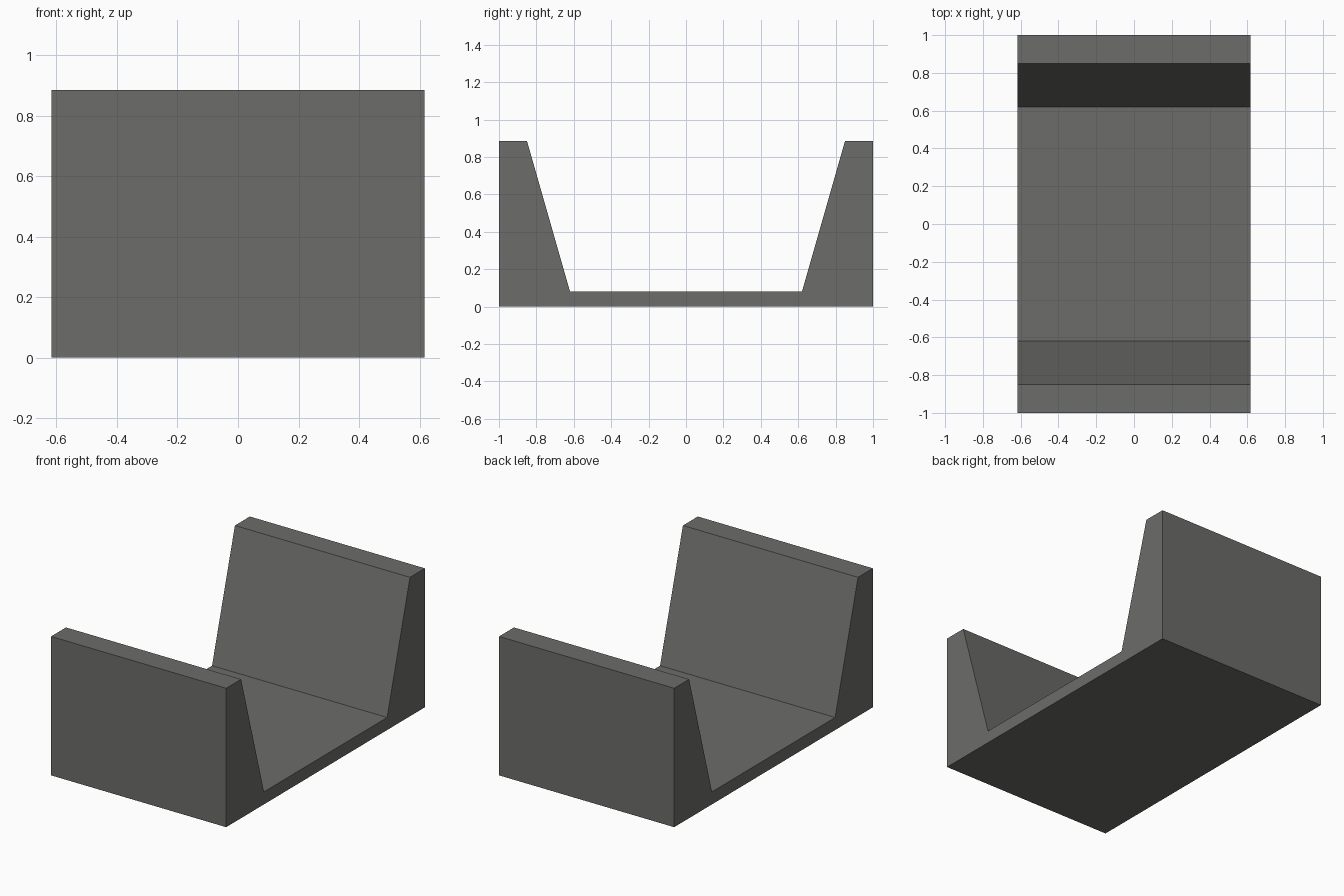
import bpy
import bmesh

if "Cube" in bpy.data.objects:
    bpy.data.objects.remove(bpy.data.objects["Cube"])

HALF_X = 0.617

# single dark grey material
grey = bpy.data.materials.new("dark grey")
grey.diffuse_color = (0.15, 0.15, 0.142, 1.0)
grey.use_nodes = True
grey.node_tree.nodes["Principled BSDF"].inputs["Base Color"].default_value = grey.diffuse_color

# right half of the channel cross-section (y, z), mirrored to the left
half = [(1.0, 0.0), (1.0, 0.885), (0.85, 0.885), (0.62, 0.08)]
profile = half + [(-y, z) for y, z in reversed(half)]

# channel: profile face extruded along x
bm = bmesh.new()
face = bm.faces.new([bm.verts.new((-HALF_X, y, z)) for y, z in profile])
result = bmesh.ops.extrude_face_region(bm, geom=[face], use_keep_orig=True)
new_verts = [g for g in result["geom"] if isinstance(g, bmesh.types.BMVert)]
bmesh.ops.translate(bm, verts=new_verts, vec=(2 * HALF_X, 0, 0))
bmesh.ops.recalc_face_normals(bm, faces=bm.faces)
# split the concave end caps cleanly
bmesh.ops.triangulate(bm, faces=[f for f in bm.faces if len(f.verts) > 4])

mesh = bpy.data.meshes.new("channel_block")
bm.to_mesh(mesh)
bm.free()
mesh.materials.append(grey)
channel = bpy.data.objects.new("channel_block", mesh)
bpy.context.collection.objects.link(channel)
